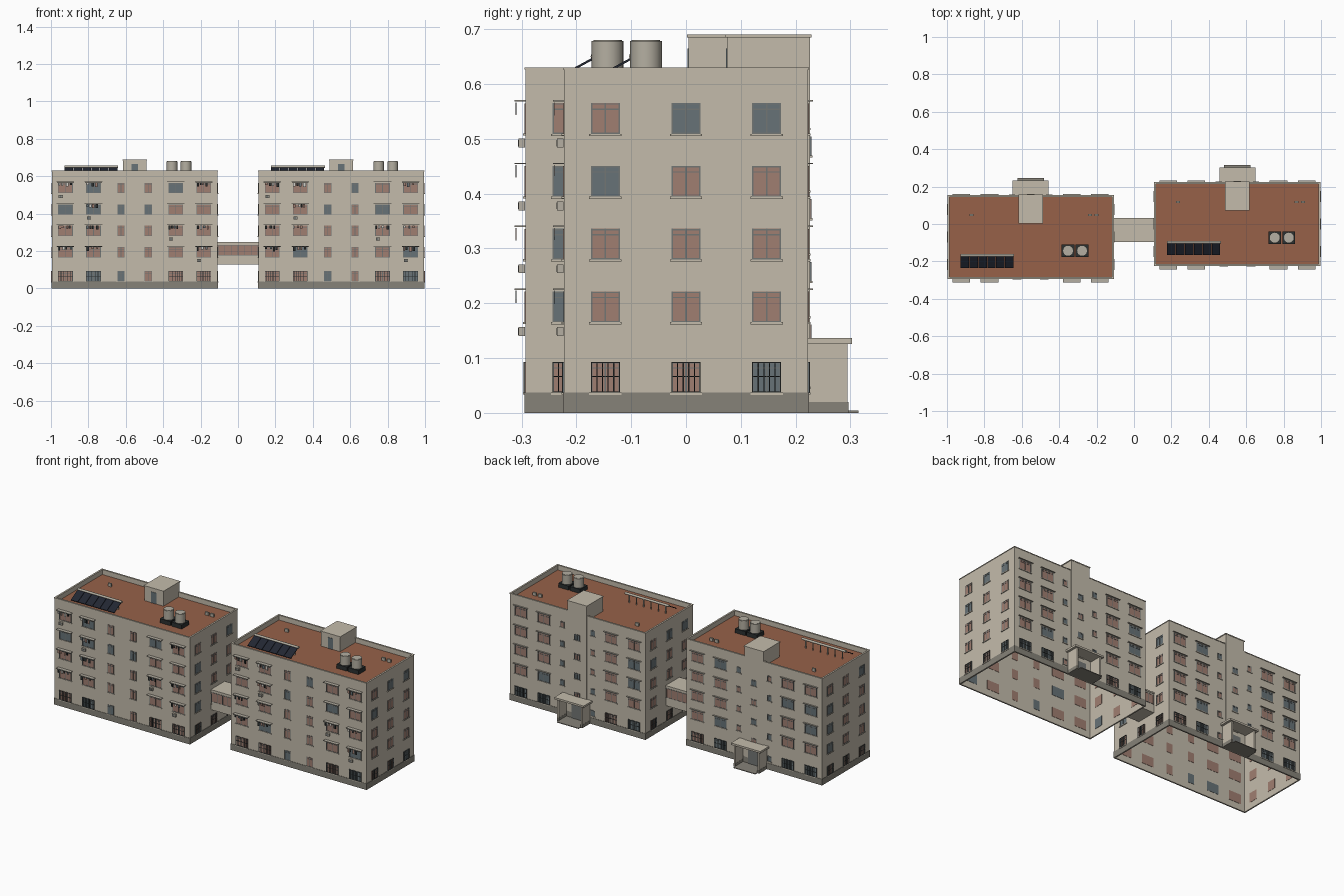
import bpy, bmesh, math, random
from mathutils import Matrix, Vector

if "Cube" in bpy.data.objects:
    bpy.data.objects.remove(bpy.data.objects["Cube"])
random.seed(4)

COLOURS = {
    "wall_beige": (0.55, 0.50, 0.41), "plinth_grey": (0.24, 0.225, 0.19),
    "roof_terracotta": (0.31, 0.12, 0.066), "curtain_pink": (0.35, 0.21, 0.165),
    "glass_grey": (0.135, 0.17, 0.185), "frame_grey": (0.17, 0.18, 0.175),
    "iron_dark": (0.025, 0.03, 0.03), "solar_navy": (0.016, 0.02, 0.032),
    "tank_pale": (0.46, 0.43, 0.36), "cloth_white": (0.65, 0.63, 0.58),
}
MATS = {}
for name, rgb in COLOURS.items():
    m = bpy.data.materials.new(name)
    m.use_nodes = True
    m.diffuse_color = (*rgb, 1)
    m.node_tree.nodes["Principled BSDF"].inputs["Base Color"].default_value = (*rgb, 1)
    MATS[name] = m
NAMES = list(COLOURS)
WALL, PLINTH, ROOF, CURTAIN, GLASS, FRAME, IRON, SOLAR, TANK, CLOTH = NAMES

parts = {}


def paint(part, verts, mat):
    for f in {f for v in verts for f in v.link_faces}:
        f.material_index = NAMES.index(mat)


def box(part, mat, x0, x1, y0, y1, z0, z1, tilt=0):
    bm = parts.setdefault(part, bmesh.new())
    size = Matrix.Diagonal((abs(x1 - x0), abs(y1 - y0), abs(z1 - z0), 1))
    mid = Matrix.Translation(((x0 + x1) / 2, (y0 + y1) / 2, (z0 + z1) / 2))
    made = bmesh.ops.create_cube(bm, size=1, matrix=mid @ Matrix.Rotation(tilt, 4, "X") @ size)
    paint(part, made["verts"], mat)


def cylinder(part, mat, centre, radius, length, sides=16, axis=None):
    bm = parts.setdefault(part, bmesh.new())
    turn = Matrix.Rotation(math.pi / 2, 4, "Y") if axis == "X" else Matrix()
    made = bmesh.ops.create_cone(bm, cap_ends=True, segments=sides, radius1=radius, radius2=radius,
                                 depth=length, matrix=Matrix.Translation(centre) @ turn)
    paint(part, made["verts"], mat)


HW, HD, TOP, DECK = 0.4425, 0.2225, 0.63, 0.60
ROWS = (0.537, 0.4225, 0.308, 0.1935, 0.065)


class Block:
    def __init__(self, name, cx, cy):
        self.name, self.cx, self.cy = name, cx, cy

    def part(self, label):
        return self.name + "_" + label

    # box in building coordinates
    def box(self, label, mat, x0, x1, y0, y1, z0, z1, tilt=0):
        box(self.part(label), mat, self.cx + x0, self.cx + x1, self.cy + y0, self.cy + y1, z0, z1, tilt)

    # box on a wall: u runs along it, o outwards from it
    def on(self, side, label, mat, u0, u1, o0, o1, z0, z1):
        s = 1 if side in ("back", "right") else -1
        if side in ("front", "back"):
            self.box(label, mat, u0, u1, s * (HD + o0), s * (HD + o1), z0, z1)
        else:
            self.box(label, mat, s * (HW + o0), s * (HW + o1), u0, u1, z0, z1)

    def window(self, side, u, z, w, h, pane, barred=False, base=0.0):
        a, b, lo, hi, t = u - w / 2, u + w / 2, z - h / 2, z + h / 2, 0.003
        # the pane reaches through to the inner face of the wall
        self.on(side, "window_panes", pane, a, b, -0.0075, base + 0.0008, lo, hi)
        for p in (a, b - t) + ((u - t / 2,) if w > 0.03 else ()):
            self.on(side, "window_frames", FRAME, p, p + t, base, base + 0.002, lo, hi)
        for q in (lo, lo + h * 0.78, hi - t):
            self.on(side, "window_frames", FRAME, a, b, base, base + 0.002, q, q + t * 0.8)
        self.on(side, "window_sills", WALL, a - 0.003, b + 0.003, 0, base + 0.0045, lo - 0.004, lo)
        if barred:
            n = max(5, round(w / 0.01))
            for i in range(n + 1):
                p = a + (w - 0.002) * i / n
                self.on(side, "window_bars", IRON, p, p + 0.002, 0.002, 0.004, lo, hi)
            for q in (lo, z, hi - 0.002):
                self.on(side, "window_bars", IRON, a, b, 0.002, 0.004, q, q + 0.002)

    def canopy(self, side, u, z, depth):
        self.on(side, "window_canopies", TANK, u - 0.047, u + 0.047, 0, depth, z + 0.031, z + 0.0335)

    def laundry(self, u, z):
        p = u - 0.038
        self.on("front", "laundry_rails", IRON, u - 0.045, u + 0.045, 0.017, 0.0185, z + 0.028, z + 0.0295)
        while p < u + 0.025:
            w = random.uniform(0.008, 0.014)
            mat = random.choice((CLOTH, IRON, CURTAIN, GLASS, IRON))
            self.on("front", "laundry", mat, p, p + w, 0.017, 0.0185, z + random.uniform(0.005, 0.017), z + 0.028)
            p += w + random.uniform(0.001, 0.016)

    def shell(self):
        for side, half in (("front", HW), ("back", HW), ("left", HD), ("right", HD)):
            self.on(side, "walls", WALL, -half, half, -0.006, 0, 0, TOP)
            self.on(side, "plinth", PLINTH, -half - 0.002, half + 0.002, 0, 0.002, 0, 0.037)
            self.on(side, "parapet_cap", WALL, -half - 0.002, half + 0.002, -0.008, 0.002, TOP - 0.004, TOP)
        self.box("roof_deck", ROOF, -HW + 0.004, HW - 0.004, -HD + 0.004, HD - 0.004, DECK - 0.006, DECK)

    def facades(self, front, sides):
        columns = (-0.37, -0.22, -0.073, 0.073, 0.22, 0.37)
        hung = {(0, 0), (0, 1), (0, 5), (1, 1), (2, 0), (2, 1), (2, 4), (2, 5), (3, 0), (3, 1), (3, 5)}
        for r, z in enumerate(ROWS):
            ground = r == 4
            # front
            for c, u in enumerate(columns):
                wide = abs(u) > 0.1
                pane = CURTAIN if front[r][c] == "C" else GLASS
                self.window("front", u, z, 0.078 if wide else 0.04, 0.055, pane, ground and wide)
                if wide and not ground:
                    self.canopy("front", u, z, 0.02)
                    if (r, c) in hung:
                        self.laundry(u, z)
            # ends
            for c, u in enumerate((-0.147, 0, 0.147)):
                for side in ("left", "right"):
                    pane = CURTAIN if sides[r][c if side == "right" else 2 - c] == "C" else GLASS
                    self.window(side, u, z, 0.053, 0.056, pane, ground)
            # back
            for u in (-0.37, -0.22, 0.22, 0.37):
                pane = CURTAIN if random.random() < 0.7 else GLASS
                self.window("back", u, z, 0.078, 0.055, pane, ground)
                if not ground:
                    self.canopy("back", u, z, 0.009)
            for u in (-0.1, 0.1):
                self.window("back", u, z, 0.028, 0.034, CURTAIN if random.random() < 0.6 else GLASS)
            # stair landings
            if not ground:
                self.window("back", 0, z - 0.05, 0.035, 0.035, CURTAIN if r % 2 else GLASS, base=0.004)
        # air conditioners step down the front
        for r, c in enumerate((0, 1, 4, 5)):
            u, z = columns[c] - 0.025, ROWS[r] - 0.045
            self.on("front", "air_conditioners", TANK, u - 0.011, u + 0.011, 0.001, 0.013, z - 0.008, z + 0.008)
            self.on("front", "air_conditioners", FRAME, u - 0.007, u + 0.005, 0.013, 0.014, z - 0.006, z + 0.006)

    def stair_tower(self):
        self.box("stair_tower", WALL, -0.062, 0.062, HD - 0.001, HD + 0.004, 0.037, 0.686)
        self.box("stair_head", WALL, -0.062, 0.062, 0.075, HD, DECK, 0.686)
        self.box("stair_head_roof", WALL, -0.065, 0.065, 0.072, HD + 0.006, 0.685, 0.69)
        self.box("stair_head_door", GLASS, -0.017, 0.017, 0.073, 0.076, DECK, 0.665)

    def porch(self):
        for s in (-1, 1):
            self.box("porch_walls", WALL, s * 0.072, s * 0.082, HD, 0.295, 0.02, 0.126)
            self.box("porch_plinth", PLINTH, s * 0.071, s * 0.083, HD, 0.296, 0, 0.02)
        self.box("porch_roof", WALL, -0.096, 0.096, HD, 0.303, 0.126, 0.137)
        self.box("porch_step", PLINTH, -0.071, 0.071, HD, 0.315, 0, 0.004)
        self.box("entrance_door", FRAME, -0.035, 0.035, HD, HD + 0.006, 0.004, 0.1)

    def roof_gear(self):
        # solar heaters: tilted panels, header tank and rear legs
        for i in range(6):
            x = -0.375 + i * 0.0477
            self.box("solar_panels", SOLAR, x, x + 0.045, -0.169, -0.097, 0.626, 0.63, 0.5)
            self.box("solar_legs", TANK, x + 0.02, x + 0.025, -0.098, -0.094, DECK, 0.648)
        cylinder(self.part("solar_header"), TANK, (self.cx - 0.232, self.cy - 0.097, 0.65), 0.007, 0.288, 10, "X")
        # water tanks on dark stands
        for x in (0.2, 0.275):
            self.box("tank_stands", IRON, x - 0.034, x + 0.034, -0.107, -0.039, DECK, 0.624)
            at = Vector((self.cx + x, self.cy - 0.073, 0))
            cylinder(self.part("water_tanks"), TANK, at + Vector((0, 0, 0.651)), 0.029, 0.054)
            cylinder(self.part("water_tanks"), TANK, at + Vector((0, 0, 0.678)), 0.026, 0.004)
        # vents
        for x in (-0.317, 0.317, 0.352):
            self.box("roof_vents", TANK, x - 0.011, x + 0.011, 0.113, 0.123, DECK, 0.618)


LAYOUT = {
    "west_block": (-0.5525, -0.07, ("CGCCGC", "GGGGCC", "CCCCCC", "CCCCCC", "CGGCCC"),
                   ("CCG", "GCC", "GCC", "GCC", "CCC")),
    "east_block": (0.5525, 0.0, ("CCCGCC", "CCGCGC", "CCCCCC", "CGCCCG", "CCGCCG"),
                   ("CGG", "GCC", "CCC", "CCC", "CCG")),
}
for name, (cx, cy, front, sides) in LAYOUT.items():
    block = Block(name, cx, cy)
    block.shell()
    block.facades(front, sides)
    block.stair_tower()
    block.porch()
    block.roof_gear()

# covered bridge between the blocks
BX, BY0, BY1 = 0.111, -0.093, 0.03
box("bridge_body", WALL, -BX, BX, BY0, BY1, 0.128, 0.24)
box("bridge_roof", WALL, -BX, BX, BY0 - 0.003, BY1 + 0.003, 0.24, 0.248)
for y, s in ((BY0, -1), (BY1, 1)):
    box("bridge_glazing", CURTAIN, -BX, BX, y, y + s * 0.001, 0.177, 0.232)
    for z in (0.177, 0.23):
        box("bridge_frames", FRAME, -BX, BX, y, y + s * 0.002, z, z + 0.002)
    for i in range(7):
        x = -0.105 + i * 0.035
        box("bridge_frames", FRAME, x - 0.0015, x + 0.0015, y, y + s * 0.002, 0.177, 0.232)

# turn every collected part into an object
for name, bm in parts.items():
    mesh = bpy.data.meshes.new(name)
    used = sorted({f.material_index for f in bm.faces})
    for f in bm.faces:
        f.material_index = used.index(f.material_index)
    bm.to_mesh(mesh)
    bm.free()
    for i in used:
        mesh.materials.append(MATS[NAMES[i]])
    obj = bpy.data.objects.new(name, mesh)
    bpy.context.collection.objects.link(obj)
    if "water_tanks" in name or "solar_header" in name:
        bpy.context.view_layer.objects.active = obj
        obj.select_set(True)
        bpy.ops.object.shade_smooth_by_angle(angle=math.radians(40))
        obj.select_set(False)
